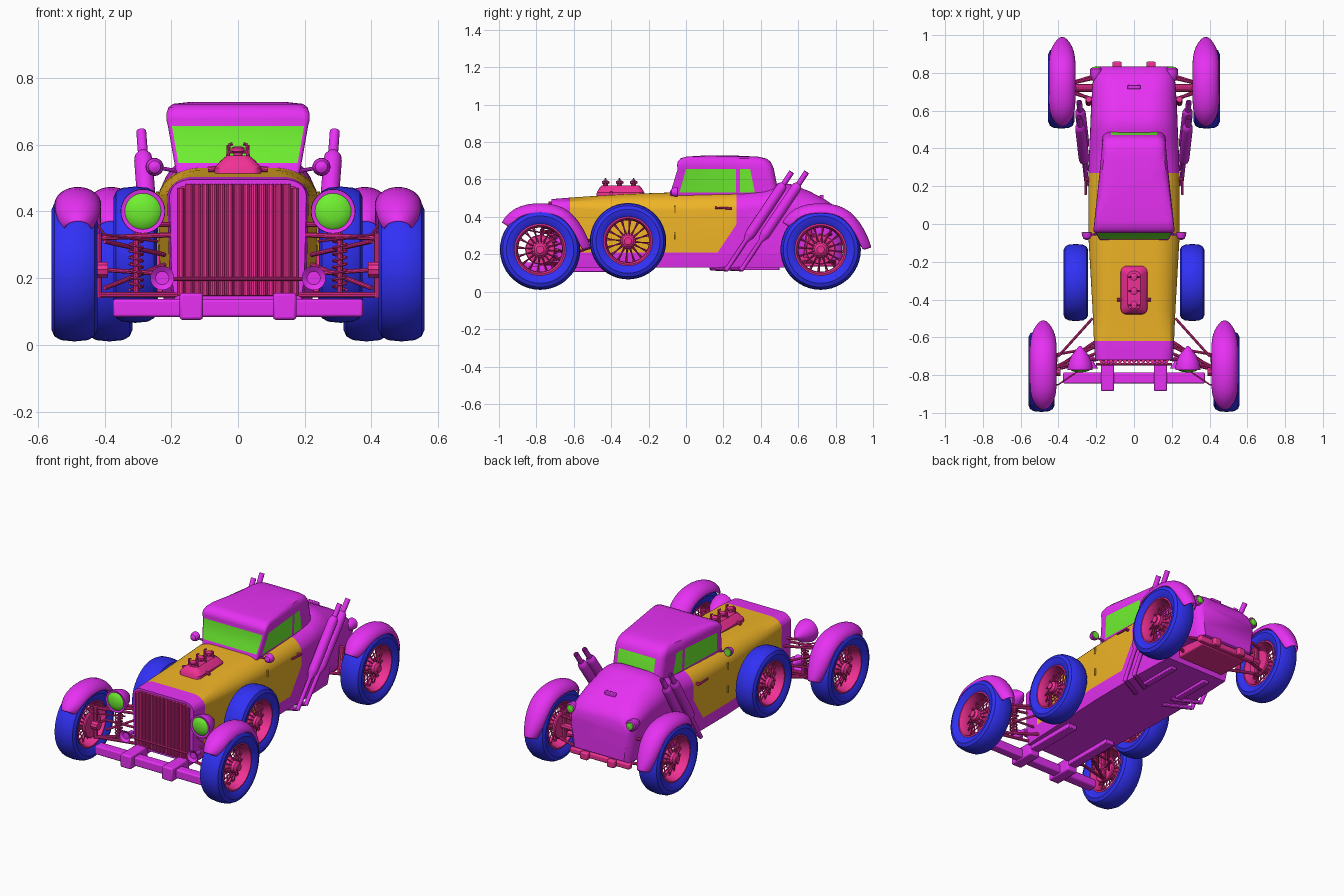
import bpy, bmesh
from math import sin, cos, pi, radians
from mathutils import Vector as V

if "Cube" in bpy.data.objects:
    bpy.data.objects.remove(bpy.data.objects["Cube"])

def material(name, rgb):
    m = bpy.data.materials.new(name)
    m.diffuse_color = (*rgb, 1)
    m.use_nodes = True
    m.node_tree.nodes["Principled BSDF"].inputs["Base Color"].default_value = m.diffuse_color
    return m

PAINT = material("magenta_paint", (0.80, 0.03, 0.90))
ORANGE = material("orange_paint", (0.87, 0.46, 0.02))
RUBBER = material("blue_rubber", (0.03, 0.03, 0.92))
GLASS = material("green_glass", (0.16, 0.88, 0.03))
METAL = material("crimson_metal", (0.88, 0.03, 0.30))

def finish(name, bm, mats, mirror=False):
    bmesh.ops.recalc_face_normals(bm, faces=bm.faces)
    me = bpy.data.meshes.new(name)
    bm.to_mesh(me)
    bm.free()
    ob = bpy.data.objects.new(name, me)
    bpy.context.collection.objects.link(ob)
    for m in mats if isinstance(mats, list) else [mats]:
        me.materials.append(m)
    if mirror:
        ob.modifiers.new("mirror", 'MIRROR').use_mirror_merge = False
    return ob

def skin(bm, rings, closed=True, caps=True, wrap=False):
    vs = [[bm.verts.new(p) for p in r] for r in rings]
    n = len(vs[0])
    pairs = list(zip(vs, vs[1:])) + ([(vs[-1], vs[0])] if wrap else [])
    for a, b in pairs:
        for i in range(n if closed else n - 1):
            j = (i + 1) % n
            bm.faces.new((a[i], a[j], b[j], b[i]))
    if caps and not wrap:
        bm.faces.new(vs[0])
        bm.faces.new(vs[-1])

def lathe(bm, origin, axis, profile, seg=24, wrap=False):
    """profile = (radius, distance along axis)"""
    q = V(axis).to_track_quat('Z', 'Y')
    skin(bm, [[V(origin) + q @ V((r * cos(2*pi*i/seg), r * sin(2*pi*i/seg), h))
               for i in range(seg)] for r, h in profile], wrap=wrap)

def turned(name, origin, axis, profile, mat, mirror=True, seg=24, wrap=False):
    bm = bmesh.new()
    lathe(bm, origin, axis, profile, seg, wrap)
    return finish(name, bm, mat, mirror)

def rods(name, items, mat, mirror=True, seg=10):
    bm = bmesh.new()
    for p, q, r in items:
        d = V(q) - V(p)
        lathe(bm, p, d, [(r, 0), (r, d.length)], seg)
    return finish(name, bm, mat, mirror)

def box(name, lo, hi, mat, mirror=False, bevel=0.008):
    bm = bmesh.new()
    skin(bm, [[(lo[0], lo[1], z), (hi[0], lo[1], z), (hi[0], hi[1], z), (lo[0], hi[1], z)]
              for z in (lo[2], hi[2])])
    ob = finish(name, bm, mat, mirror)
    b = ob.modifiers.new("bevel", 'BEVEL')
    b.width, b.segments = bevel, 2
    return ob

def cut(bm, co, no):
    bmesh.ops.bisect_plane(bm, geom=bm.verts[:] + bm.edges[:] + bm.faces[:],
                           plane_co=co, plane_no=no)

# Body: lofted cross-sections, two-tone paint cut in along the door line
def body_ring(y, w, top, bot, rx, rz):
    half = [(.92*w, bot), (.97*w, bot + .07)]
    half += [(w - rx + rx*cos(a*pi/20), top - rz + rz*sin(a*pi/20)) for a in range(11)]
    return [(x, y, z) for x, z in half] + [(-x, y, z) for x, z in reversed(half)]

bm = bmesh.new()
skin(bm, [body_ring(*s) for s in (
    (-.72, .205, .495, .13, .06, .05), (-.62, .212, .503, .13, .08, .06),
    (-.46, .219, .514, .13, .10, .08), (-.3, .228, .523, .13, .12, .09),
    (-.09, .24, .53, .13, .13, .10), (.1, .241, .532, .13, .13, .10),
    (.3, .24, .535, .13, .13, .10), (.42, .236, .55, .13, .14, .11),
    (.5, .232, .583, .13, .16, .14), (.56, .23, .575, .13, .16, .14),
    (.58, .229, .568, .19, .16, .14), (.66, .225, .537, .19, .15, .12),
    (.74, .22, .495, .18, .13, .10), (.79, .213, .462, .17, .11, .08),
    (.82, .20, .433, .17, .09, .07), (.835, .18, .40, .18, .07, .06))])
for co, no in (((0, -.62, 0), (0, 1, 0)), ((0, .27, 0), (0, 1, 0)),
               ((0, 0, .21), (0, 0, 1)), ((0, .17, .21), (0, .15, -.10))):
    cut(bm, co, no)
for f in bm.faces:
    c = f.calc_center_median()
    f.material_index = int(-.62 < c.y < .27 and c.z > .211
                           and (c.y - .17)*.15 - (c.z - .21)*.10 < 0)
finish("body", bm, [PAINT, ORANGE])

# Cabin: stacked rounded outlines with window areas cut in
def outline(z, yf, yr, wf, wr, r, R):
    pts = []
    for cx, cy, rad, a0 in ((wf-r, yf+r, r, -90), (wr-R, yr-R, R, 0),
                            (R-wr, yr-R, R, 90), (r-wf, yf+r, r, 180)):
        pts += [(cx + rad*cos(radians(a0 + k*18)), cy + rad*sin(radians(a0 + k*18)), z)
                for k in range(6)]
    return pts

bm = bmesh.new()
skin(bm, [outline(*s) for s in (
    (.50, -.09, .50, .18, .165, .012, .045), (.53, -.083, .495, .188, .168, .012, .045),
    (.655, -.045, .470, .210, .168, .012, .045), (.675, -.048, .463, .215, .167, .015, .045),
    (.695, -.045, .452, .214, .164, .02, .05), (.712, -.03, .43, .208, .155, .03, .05),
    (.722, .0, .385, .195, .135, .04, .05), (.727, .08, .28, .15, .10, .04, .04))])
for co, no in (((0, 0, .545), (0, 0, 1)), ((0, 0, .575), (0, 0, 1)),
               ((0, -.035, .53), (0, .125, -.035)), ((0, .268, 0), (0, 1, 0)),
               ((0, .288, 0), (0, 1, 0)), ((0, .368, .53), (0, .125, .025))):
    cut(bm, co, no)
bm.normal_update()
for f in bm.faces:
    c, n = f.calc_center_median(), f.normal
    tall = .53 < c.z < .656
    side = abs(n.x) > .8 and tall and (c.y + .035)*.125 > (c.z - .53)*.035 and (
        c.y < .268 or (c.y > .288 and (c.y - .368)*.125 + (c.z - .53)*.025 < 0))
    front = abs(n.x) < .1 and c.y < 0 and .545 < c.z < .656
    rear = abs(n.x) < .1 and c.y > .4 and .575 < c.z < .656
    f.material_index = int(side or front or rear)
finish("cabin", bm, [PAINT, GLASS])

# Wheels: tyre, rim, hub and wire spokes
TYRE = [(.135, -.05), (.155, -.064), (.18, -.069), (.2, -.06), (.211, -.04), (.215, 0),
        (.211, .04), (.2, .06), (.18, .069), (.155, .064), (.135, .05)]
RIM = [(.14, -.052), (.13, -.054), (.12, -.03), (.118, 0), (.12, .03), (.13, .054), (.14, .052)]
HUB = [(.045, -.05), (.045, .02), (.034, .03), (.034, .05), (.02, .06), (.02, .066)]
for label, x, y, z, s in (("front", .49, -.78, .225, 1), ("rear", .385, .72, .225, 1),
                          ("spare", .308, -.31, .27, .95)):
    o = V((x, y, z))
    for part, prof, mat in (("tyre", TYRE, RUBBER), ("rim", RIM, METAL), ("hub", HUB, METAL)):
        turned(f"{label}_{part}", o, (1, 0, 0), [(r*s, h*s) for r, h in prof], mat,
               seg=44, wrap=part != "hub")
    spokes = []
    for i in range(32):
        a, b = 2*pi*i/32, 2*pi*(i + (.7 if i % 2 else -.7))/32
        h = .035 if i % 2 else -.02
        spokes.append((o + V((h, .04*cos(a), .04*sin(a)))*s,
                       o + V((0, .122*cos(b), .122*sin(b)))*s, .0035))
    rods(f"{label}_spokes", spokes, METAL, seg=6)
    if label != "spare":
        turned(f"{label}_brake", o, (1, 0, 0), [(.075, -.06), (.08, -.055), (.08, -.045), (.075, -.04)], METAL)

# Fenders: arched section swept over the wheel
PATH = [(-.208, .145), (-.185, .18), (-.14, .222), (-.07, .246), (.01, .252), (.09, .242),
        (.16, .207), (.21, .15), (.25, .08), (.275, .01)]
WIDE = [.6, .85, .97, 1, 1, 1, 1, .97, .85, .55]
for label, x, y in (("front", .48, -.78), ("rear", .38, .72)):
    rings = []
    for i, (dy, dz) in enumerate(PATH):
        a, b = PATH[max(i-1, 0)], PATH[min(i+1, len(PATH)-1)]
        t = V((0, b[0]-a[0], b[1]-a[1])).normalized()
        n = V((0, -t.z, t.y))
        rings.append([V((x + .072*WIDE[i]*cos(k*pi/8), y + dy, .225 + dz))
                      + n*.055*(sin(k*pi/8) - 1) for k in range(9)])
    bm = bmesh.new()
    skin(bm, rings, closed=False, caps=False)
    ob = finish(label + "_fender", bm, PAINT, True)
    ob.modifiers.new("thickness", 'SOLIDIFY').thickness = .006
    ob.modifiers.new("smooth", 'SUBSURF').levels = 1
    ob.modifiers["smooth"].render_levels = 1

# Grille with rounded vertical slats and a cross rod
box("grille_panel", (-.175, -.726, .145), (.175, -.70, .475), METAL)
rods("grille_slats", [((i*.0245, -.726, .148), (i*.0245, -.726, .482 - .012*(abs(i) == 7)), .0105)
                      for i in range(-7, 8)], METAL, False)
rods("grille_cross_rod", [((-.2, -.742, .197), (.2, -.742, .197), .006)], METAL, False)

# Headlights, horns, tail lights and mirrors
turned("headlight", (.285, -.77, .40), (0, 1, 0), [(.055, 0), (.066, -.003), (.067, .012), (.06, .04),
       (.045, .075), (.022, .105), (.004, .125)], PAINT, seg=32)
turned("headlight_lens", (.285, -.77, .40), (0, -1, 0), [(.054, 0), (.045, .008), (.025, .014), (.004, .016)], GLASS, seg=32)
turned("horn", (.227, -.765, .20), (0, 1, 0), [(.02, .012), (.036, 0), (.03, .012), (.016, .03), (.012, .07)], PAINT)
turned("tail_light", (.20, .74, .40), (0, 1, 0), [(.004, 0), (.022, .02), (.032, .05), (.033, .08), (.026, .085)], PAINT)
turned("tail_light_lens", (.20, .82, .40), (0, 1, 0), [(.026, .0), (.02, .01), (.004, .014)], GLASS)
turned("mirror", (.25, -.085, .533), (0, 1, 0), [(.004, 0), (.018, .008), (.026, .025), (.027, .04)], PAINT)
turned("mirror_glass", (.25, -.045, .533), (0, 1, 0), [(.023, 0), (.021, .003)], GLASS)
rods("mirror_arm", [((.18, -.05, .52), (.25, -.06, .533), .006)], PAINT)
rods("lamp_bracket", [((.19, -.68, .36), (.285, -.72, .36), .008)], METAL)

# Engine cover through the hood, with three intakes
bm = bmesh.new()
skin(bm, [outline(z, -.35-h, -.35+h, w, w, r, r) for z, h, w, r in (
    (.49, .13, .072, .03), (.53, .127, .07, .03), (.552, .115, .052, .03), (.567, .10, .034, .025))])
finish("engine_cover", bm, METAL)
for i, y in enumerate((-.43, -.355, -.28)):
    turned(f"intake_{i}", (0, y, .56), (0, 0, 1), [(.014, 0), (.014, .015), (.02, .02), (.02, .03), (.012, .034)], METAL, False, 16)
    rods(f"intake_pipes_{i}", [((0, y, .578), (.03, y, .578), .005), ((.03, y, .56), (.028, y, .598), .006),
                               ((.028, y, .598), (.016, y, .603), .005)], METAL)
rods("engine_side_pipe", [((.05, -.40, .53), (.09, -.40, .525), .009)], METAL)

# Side exhausts with mufflers
for i, y in enumerate((.215, .295)):
    p, q = V((.25, y, .115)), V((.29, y + .35, .64))
    L = (q - p).length
    turned(f"exhaust_{i}", p, q - p, [(.012, 0), (.012, .30*L), (.026, .35*L), (.028, .38*L), (.028, .83*L),
           (.025, .86*L), (.015, .88*L), (.015, L), (.011, L), (.011, .95*L)], PAINT, seg=20)
    rods(f"exhaust_feed_{i}", [((.1, y - .08, .125), (.25, y + .004, .12), .012)], PAINT)

# Bumper, frame and floor rails
box("front_bumper", (-.375, -.845, .083), (.375, -.785, .137), PAINT)
box("bumper_mount", (.105, -.885, .075), (.175, -.715, .155), PAINT, True)
box("frame_rail", (.11, -.73, .105), (.17, -.38, .135), PAINT, True, .004)
box("rear_frame_rail", (.10, .25, .115), (.14, .50, .135), PAINT, True, .004)

# Front suspension: wishbones, kingpin, steering and coil spring
rods("front_suspension", [
    ((.19, -.64, .33), (.42, -.76, .32), .008), ((.19, -.71, .33), (.42, -.76, .32), .008),
    ((.17, -.60, .15), (.42, -.77, .15), .009), ((.17, -.71, .15), (.42, -.77, .15), .009),
    ((.42, -.77, .14), (.42, -.77, .335), .012), ((.39, -.78, .225), (.46, -.78, .225), .025),
    ((.18, -.65, .21), (.41, -.69, .225), .007), ((.41, -.69, .225), (.42, -.78, .225), .008),
    ((.22, -.50, .24), (.40, -.70, .17), .007), ((.22, -.50, .27), (.40, -.70, .31), .007),
    ((.305, -.72, .15), (.305, -.70, .335), .009)], METAL)
bm = bmesh.new()
rings = []
for i in range(113):
    a, z = i*2*pi/14, .165 + .155*i/112
    c, d = V((.305, -.71, z)), V((cos(a), sin(a), 0))
    rings.append([c + d*(.02 + .004*cos(k*pi/3)) + V((0, 0, .004*sin(k*pi/3))) for k in range(6)])
skin(bm, rings)
finish("front_spring", bm, METAL, True)
rods("fender_stay", [((.24, -.74, .31), (.40, -.85, .33), .004), ((.40, -.85, .33), (.48, -.86, .44), .004)], METAL)

# Rear axle, arms and crimson under-frame
rods("rear_suspension", [
    ((0, .72, .225), (.36, .72, .225), .02), ((.18, .65, .31), (.31, .69, .30), .009),
    ((.18, .78, .31), (.31, .75, .30), .009), ((.16, .63, .16), (.32, .70, .16), .009),
    ((.16, .80, .16), (.32, .75, .16), .009), ((.315, .72, .15), (.315, .72, .31), .012),
    ((.24, .64, .18), (.24, .66, .33), .016)], METAL)
box("rear_underframe", (-.16, .59, .135), (.16, .80, .20), METAL)
box("rear_bar", (-.2, .80, .135), (.2, .835, .17), METAL)
box("rear_bar_block", (.065, .825, .13), (.115, .86, .175), METAL, True)

# Door furniture and trunk handle
rods("door_handle", [((.235, .235, .445), (.256, .235, .445), .009), ((.256, .245, .445), (.256, .155, .449), .006)], METAL)
rods("door_hinges", [((.241, -.06, z), (.241, -.06, z + .04), .005) for z in (.28, .42)], ORANGE)
box("trunk_handle", (-.035, .715, .49), (.035, .735, .518), PAINT, False, .004)

bpy.ops.object.select_all(action='SELECT')
bpy.context.view_layer.objects.active = bpy.context.selected_objects[0]
bpy.ops.object.shade_smooth_by_angle(angle=radians(35))
